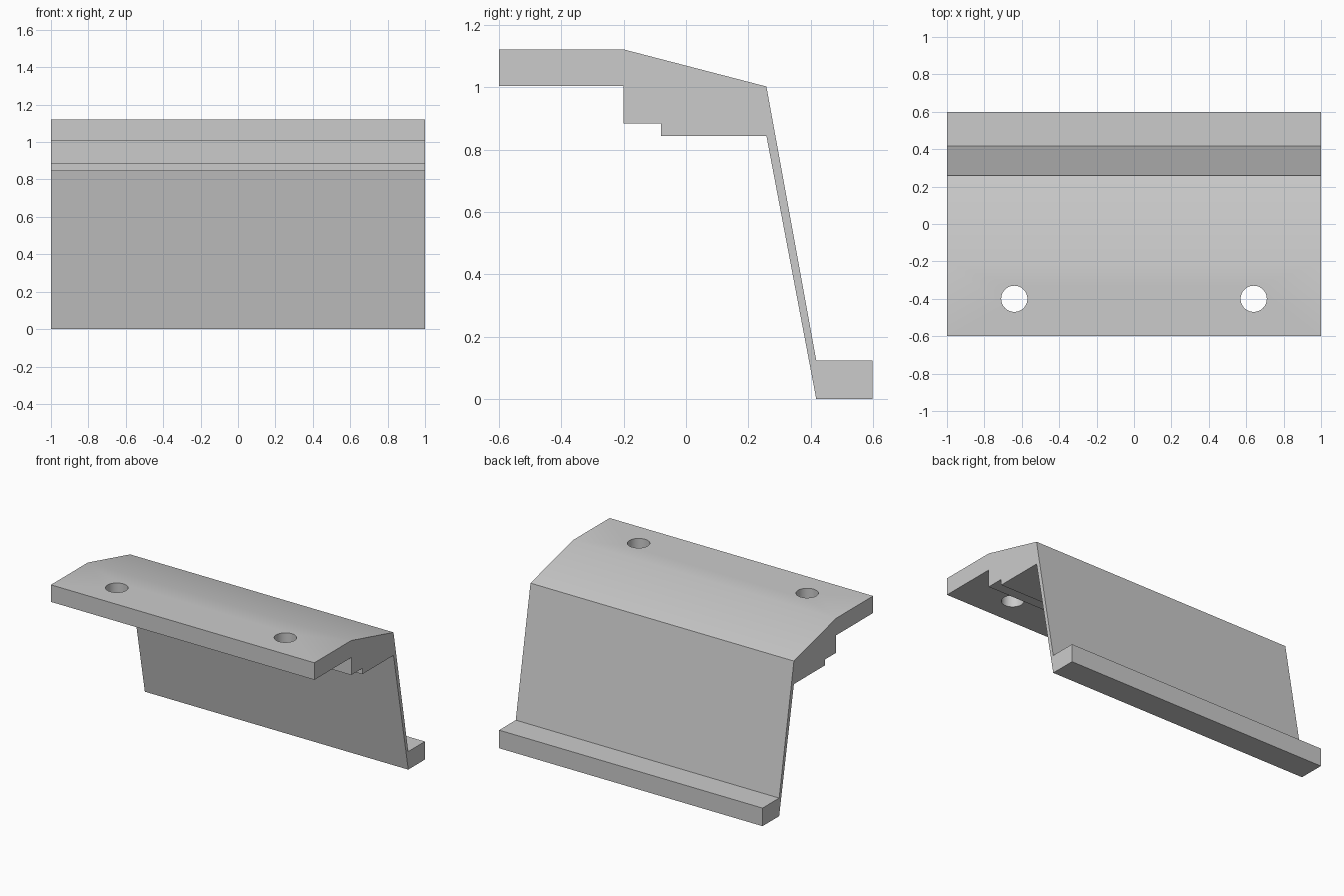
import bpy
import bmesh

cube = bpy.data.objects.get("Cube")
if cube:
    bpy.data.objects.remove(cube, do_unlink=True)

grey = bpy.data.materials.new("plain_grey")
grey.use_nodes = True
GREY = (0.6, 0.6, 0.6, 1)
grey.diffuse_color = GREY
grey.node_tree.nodes["Principled BSDF"].inputs["Base Color"].default_value = GREY


def extrude_profile(name, profile, half_width=1.0):
    """Sweep a side outline of (y, z) points along x."""
    bm = bmesh.new()
    face = bm.faces.new([bm.verts.new((-half_width, y, z)) for y, z in profile])
    swept = bmesh.ops.extrude_face_region(bm, geom=[face])["geom"]
    verts = [v for v in swept if isinstance(v, bmesh.types.BMVert)]
    bmesh.ops.translate(bm, verts=verts, vec=(2 * half_width, 0, 0))
    bmesh.ops.recalc_face_normals(bm, faces=bm.faces)
    mesh = bpy.data.meshes.new(name)
    bm.to_mesh(mesh)
    bm.free()
    mesh.materials.append(grey)
    obj = bpy.data.objects.new(name, mesh)
    bpy.context.collection.objects.link(obj)
    return obj


# Bracket: top flange, sloped stepped block, thin leaning web and foot
bracket = extrude_profile("bracket", [
    (-0.6, 1.005), (-0.6, 1.122), (-0.2, 1.122), (0.258, 1.003),
    (0.418, 0.124), (0.598, 0.124), (0.598, 0.0), (0.418, 0.0),
    (0.258, 0.845), (-0.08, 0.845), (-0.08, 0.885), (-0.2, 0.885),
    (-0.2, 1.005),
])

# Two round screw holes through the top flange
for side, x in (("left", 0.64), ("right", -0.64)):
    bpy.ops.mesh.primitive_cylinder_add(
        vertices=48, radius=0.07, depth=0.4, location=(x, -0.4, 1.06))
    cutter = bpy.context.object
    cutter.name = side + "_hole_cutter"
    cutter.data.materials.append(grey)
    cutter.hide_render = True
    cutter.hide_viewport = True
    hole = bracket.modifiers.new(side + "_screw_hole", "BOOLEAN")
    hole.operation = "DIFFERENCE"
    hole.solver = "EXACT"
    hole.object = cutter

# Smooth hole walls, crisp bracket edges
bpy.ops.object.select_all(action="DESELECT")
bracket.select_set(True)
bpy.context.view_layer.objects.active = bracket
for modifier in list(bracket.modifiers):
    bpy.ops.object.modifier_apply(modifier=modifier.name)
bpy.ops.object.shade_smooth_by_angle()
for obj in [o for o in bpy.data.objects if o.name.endswith("_hole_cutter")]:
    bpy.data.objects.remove(obj, do_unlink=True)
